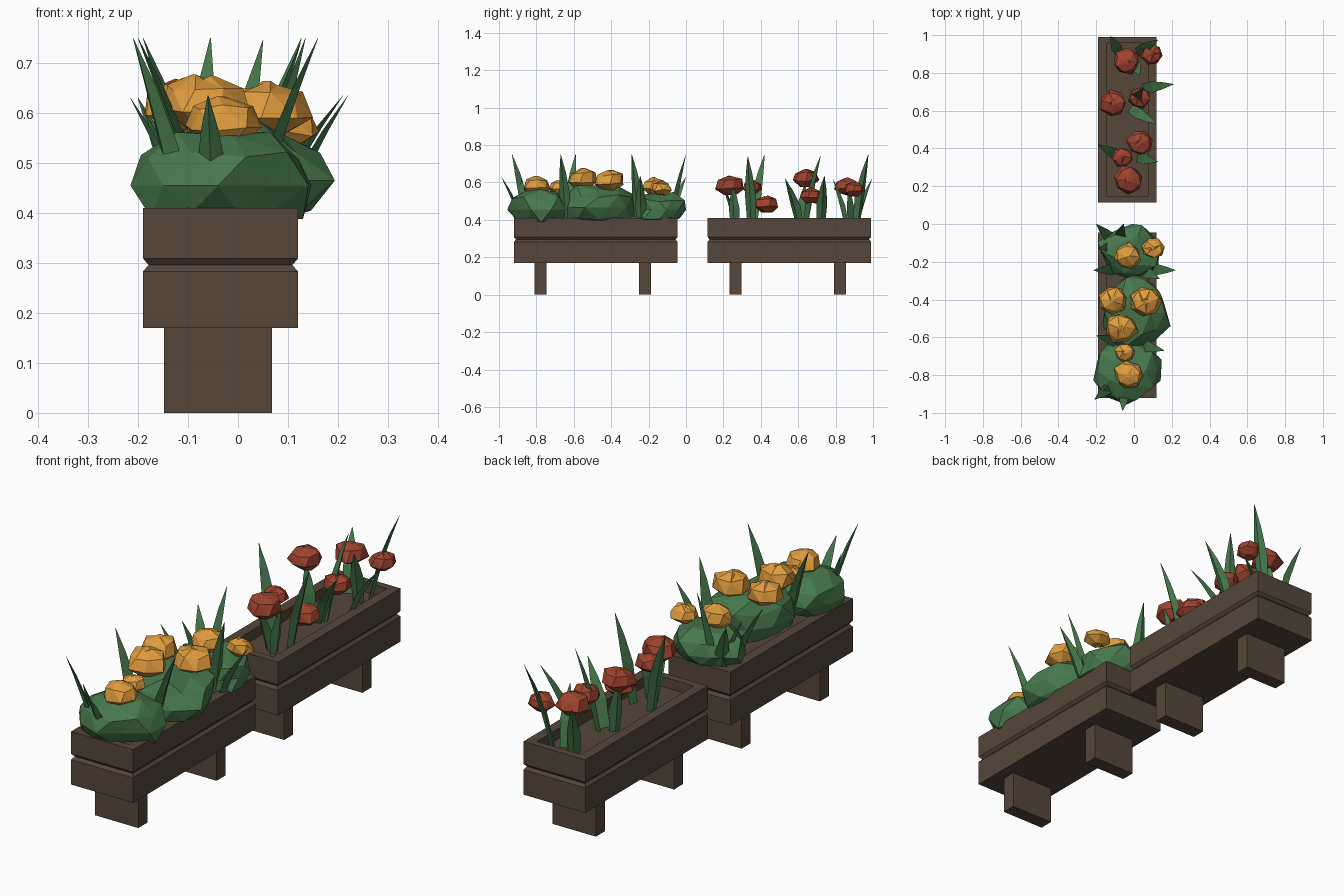
import bpy, bmesh, math, random
from mathutils import Vector

if "Cube" in bpy.data.objects:
    bpy.data.objects.remove(bpy.data.objects["Cube"])

random.seed(4)


def material(name, col):
    m = bpy.data.materials.new(name)
    m.diffuse_color = (*col, 1)
    m.use_nodes = True
    m.node_tree.nodes["Principled BSDF"].inputs["Base Color"].default_value = m.diffuse_color
    return m


WOOD = material("dark wood", (0.089, 0.062, 0.043))
GREEN = material("leaf green", (0.062, 0.19, 0.072))
YELLOW = material("yellow orange petals", (0.74, 0.335, 0.047))
RED = material("red petals", (0.34, 0.056, 0.027))


def finish(bm, name, mat):
    bmesh.ops.recalc_face_normals(bm, faces=bm.faces)
    me = bpy.data.meshes.new(name)
    bm.to_mesh(me)
    bm.free()
    me.materials.append(mat)
    ob = bpy.data.objects.new(name, me)
    bpy.context.collection.objects.link(ob)
    return ob


def loft(bm, rings):
    """Join rings of points into a capped closed surface."""
    vs = [[bm.verts.new(p) for p in r] for r in rings]
    n = len(vs[0])
    for a, b in zip(vs, vs[1:]):
        for i in range(n):
            j = (i + 1) % n
            bm.faces.new((a[i], a[j], b[j], b[i]))
    bm.faces.new(vs[0][::-1])
    bm.faces.new(vs[-1])


def rect(x0, x1, y0, y1, z, dx=0.0, dy=0.0):
    x0, x1, y0, y1 = x0 + dx, x1 - dx, y0 + dy, y1 - dy
    return [(x0, y0, z), (x1, y0, z), (x1, y1, z), (x0, y1, z)]


def planter(name, y0, y1, legs):
    # trough with a plank groove and a recessed soil bed
    bm = bmesh.new()
    prof = [(0.17, 0, 0), (0.283, 0, 0), (0.296, 0.011, 0.011), (0.309, 0, 0),
            (0.41, 0, 0), (0.41, 0.046, 0.033), (0.365, 0.046, 0.033)]
    loft(bm, [rect(-0.19, 0.12, y0, y1, *p) for p in prof])
    finish(bm, name + "_trough", WOOD)
    for i, ly in enumerate(legs):
        bm = bmesh.new()
        loft(bm, [rect(-0.148, 0.068, ly - 0.032, ly + 0.032, z) for z in (0, 0.17)])
        finish(bm, f"{name}_leg_{i + 1}", WOOD)


def blossom(name, x, y, z, r, mat):
    # faceted bloom: narrow base, wide rim, domed top
    bm = bmesh.new()
    rings = []
    turn = random.random()
    for k, h in ((0.45, -0.6), (0.97, -0.2), (0.8, 0.35), (0.2, 0.58)):
        rings.append([(x + r * k * random.uniform(0.88, 1.12) * math.cos(t),
                       y + r * k * random.uniform(0.82, 1.05) * math.sin(t),
                       z + r * (h + random.uniform(-0.08, 0.08)))
                      for t in (turn + i * math.tau / 7 for i in range(7))])
        turn += 0.25
    loft(bm, rings)
    bmesh.ops.triangulate(bm, faces=bm.faces)
    finish(bm, name, mat)


def blade(name, bx, by, tx, ty, tz, w=0.03):
    # three-sided leaf spike, bending outward towards its tip
    bm = bmesh.new()
    a, b = Vector((bx, by, 0.36)), Vector((tx, ty, tz))
    ang = math.atan2(ty - by, tx - bx)
    rings = []
    for t, k in ((0, 0.75), (0.45, 1), (0.75, 0.6), (1, 0.03)):
        c = a.lerp(b, t)
        c.xy = a.xy.lerp(b.xy, t ** 1.4)
        rings.append([c + Vector((math.cos(q), math.sin(q), 0)) * (w * k * s)
                      for q, s in ((ang, 0.45), (ang + 1.75, 1), (ang - 1.75, 1))][::1])
    loft(bm, rings)
    finish(bm, name, GREEN)


def bush(name, c, s):
    # lumpy low-poly foliage, flattened where it meets the soil
    bm = bmesh.new()
    bmesh.ops.create_icosphere(bm, subdivisions=2, radius=1)
    for v in bm.verts:
        v.co *= random.uniform(0.86, 1.13)
        v.co = Vector([c[i] + v.co[i] * s[i] for i in range(3)])
        if v.co.z < 0.41:
            v.co.x = max(-0.19, min(0.17, v.co.x))
        v.co.z = max(v.co.z, 0.385)
    finish(bm, name, GREEN)


planter("front_planter", -0.92, -0.045, (-0.777, -0.218))
planter("back_planter", 0.115, 0.99, (0.265, 0.823))

# foliage mounds fill the front planter only
bush("bush_front", (-0.04, -0.775, 0.455), (0.18, 0.165, 0.115))
bush("bush_middle", (0.01, -0.47, 0.465), (0.175, 0.205, 0.125))
bush("bush_back", (-0.01, -0.145, 0.455), (0.17, 0.145, 0.10))

# blooms: x, y, z, radius
yellow = [(0.10, -0.13, 0.57, 0.06), (-0.035, -0.17, 0.58, 0.075), (-0.11, -0.40, 0.615, 0.08),
          (0.06, -0.41, 0.61, 0.085), (-0.07, -0.55, 0.62, 0.09), (-0.05, -0.68, 0.575, 0.058),
          (-0.03, -0.80, 0.585, 0.08)]
red = [(0.095, 0.90, 0.565, 0.06), (-0.04, 0.86, 0.58, 0.075), (-0.11, 0.64, 0.625, 0.075),
       (0.03, 0.67, 0.53, 0.065), (0.03, 0.43, 0.485, 0.07), (-0.06, 0.355, 0.575, 0.058),
       (-0.03, 0.235, 0.585, 0.082)]
for i, f in enumerate(yellow):
    blossom(f"yellow_bloom_{i + 1}", *f, YELLOW)
for i, f in enumerate(red):
    blossom(f"red_bloom_{i + 1}", *f, RED)

# leaf blades: base x, y then tip x, y, z
front_blades = [
    (-0.11, -0.85, -0.21, -0.93, 0.75), (-0.05, -0.87, -0.06, -0.99, 0.635),
    (-0.10, -0.86, -0.16, -0.88, 0.62),
    (0.03, -0.64, 0.16, -0.67, 0.75), (-0.07, -0.63, -0.20, -0.59, 0.75),
    (0.05, -0.25, 0.135, -0.29, 0.75), (0.08, -0.24, 0.22, -0.245, 0.635),
    (-0.09, -0.24, -0.215, -0.245, 0.63), (-0.08, -0.08, -0.055, 0.0, 0.75),
    (-0.11, -0.09, -0.20, 0.0, 0.63), (-0.10, -0.12, -0.19, -0.13, 0.61)]
back_blades = [
    (0.02, 0.35, 0.125, 0.33, 0.74), (-0.08, 0.36, -0.19, 0.42, 0.75),
    (-0.03, 0.27, -0.04, 0.19, 0.60), (0.0, 0.26, 0.04, 0.25, 0.58),
    (-0.02, 0.61, 0.12, 0.53, 0.62), (-0.01, 0.64, 0.05, 0.72, 0.745),
    (0.05, 0.72, 0.21, 0.74, 0.635), (-0.07, 0.61, -0.11, 0.64, 0.60),
    (0.02, 0.91, 0.127, 0.975, 0.75), (-0.08, 0.91, -0.125, 0.995, 0.62),
    (0.0, 0.86, 0.03, 0.785, 0.62), (-0.03, 0.88, -0.04, 0.87, 0.57)]
for label, blades in (("front", front_blades), ("back", back_blades)):
    for i, p in enumerate(blades):
        blade(f"{label}_leaf_{i + 1}", *p)
